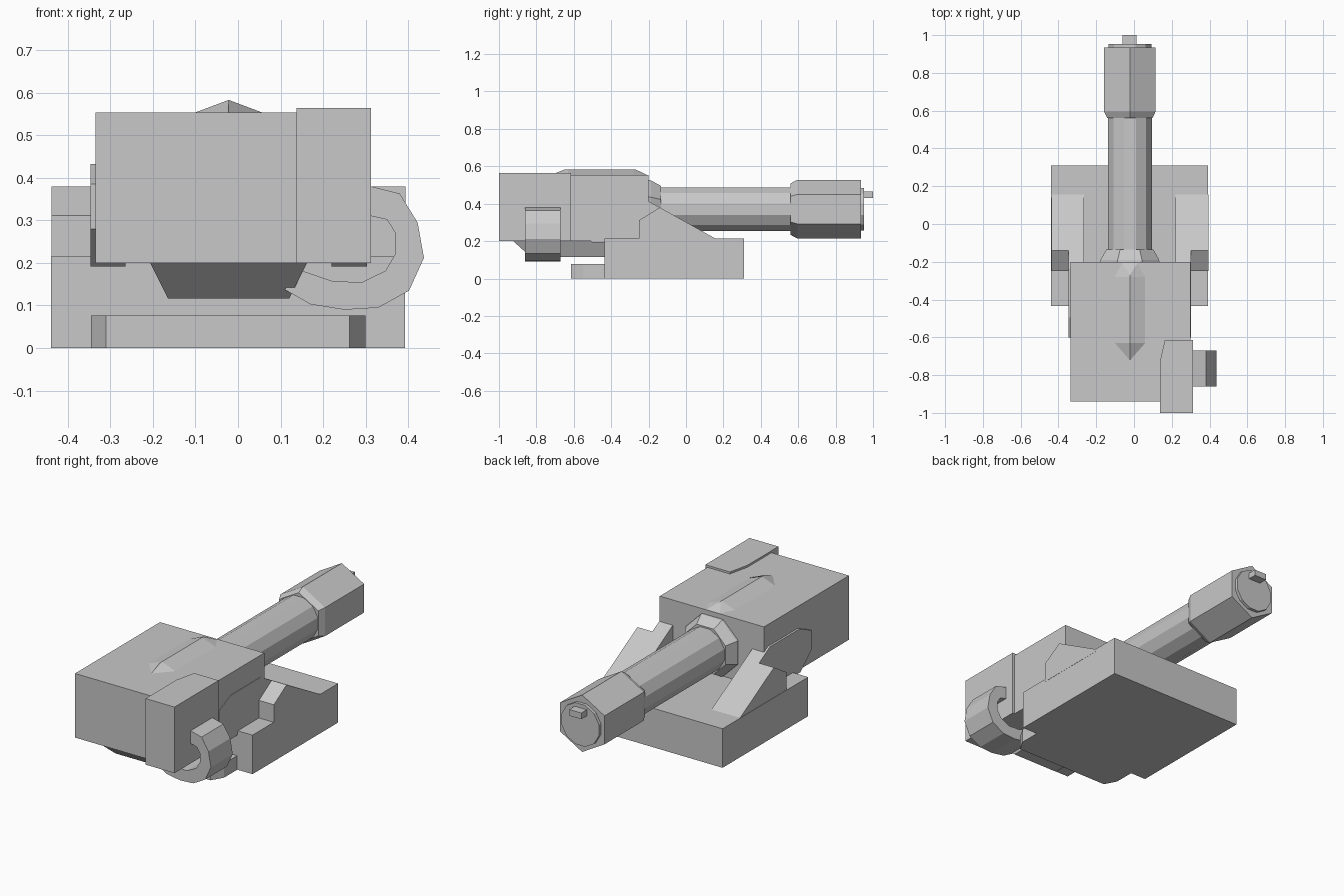
import bpy, bmesh, math
from mathutils import Vector

cube = bpy.data.objects.get("Cube")
if cube:
    bpy.data.objects.remove(cube, do_unlink=True)

grey = bpy.data.materials.new("plain grey")
grey.use_nodes = True
grey.diffuse_color = (0.58, 0.58, 0.58, 1)
grey.node_tree.nodes["Principled BSDF"].inputs["Base Color"].default_value = grey.diffuse_color

MID = -0.022      # centre line of the gun
BORE = 0.371      # height of the barrel axis


def loft(name, rings):
    """Skin equal-length rings of points and cap both ends."""
    bm = bmesh.new()
    loops = [[bm.verts.new(p) for p in ring] for ring in rings]
    n = len(loops[0])
    for a, b in zip(loops, loops[1:]):
        for i in range(n):
            j = (i + 1) % n
            bm.faces.new((a[i], a[j], b[j], b[i]))
    bm.faces.new(loops[0])
    bm.faces.new(loops[-1])
    bmesh.ops.recalc_face_normals(bm, faces=bm.faces)
    mesh = bpy.data.meshes.new(name)
    bm.to_mesh(mesh)
    bm.free()
    mesh.materials.append(grey)
    obj = bpy.data.objects.new(name, mesh)
    bpy.context.collection.objects.link(obj)
    return obj


def prism(name, outline, axis, lo, hi):
    """Extrude a 2D outline along the x, y or z axis."""
    def place(p, d):
        q = list(p)
        q.insert("xyz".index(axis), d)
        return Vector(q)
    return loft(name, [[place(p, d) for p in outline] for d in (lo, hi)])


def box(name, x, y, z):
    return prism(name, [(x[0], y[0]), (x[1], y[0]), (x[1], y[1]), (x[0], y[1])], "z", *z)


def tube(name, sides, stations, turn=0.0):
    """Faceted round part along the bore; stations are (y, radius)."""
    angles = [math.tau * (i + turn) / sides for i in range(sides)]
    return loft(name, [[(MID + r * math.cos(a), y, BORE + r * math.sin(a)) for a in angles]
                       for y, r in stations])


# Base and its front step
box("base", (-0.44, 0.393), (-0.435, 0.31), (0, 0.215))
prism("base_step", [(-0.345, -0.42), (-0.345, -0.55), (-0.31, -0.615),
                    (0.262, -0.615), (0.3, -0.55), (0.3, -0.42)], "z", 0, 0.077)

# Cheeks: an outer wedge and a taller inner arm on each side
wedge = [(-0.25, 0.2), (-0.25, 0.312), (-0.14, 0.38), (0.155, 0.215), (0.155, 0.2)]
arm = [(-0.5, 0.192), (-0.6, 0.28), (-0.6, 0.385), (-0.495, 0.433),
       (-0.235, 0.433), (0.155, 0.215), (0.155, 0.192)]
for side, s in (("right", -1), ("left", 1)):
    prism(side + "_cheek", wedge, "x", MID + s * 0.242, MID + s * 0.416)
    prism(side + "_arm", arm, "x", MID + s * 0.242, MID + s * 0.325)

# Breech housing, side box and tapered belly
box("housing", (-0.335, 0.3), (-0.94, -0.2), (0.2, 0.553))
prism("side_box", [(0.137, -1), (0.313, -1), (0.313, -0.615),
                   (0.163, -0.615), (0.137, -0.73)], "z", 0.2, 0.564)
loft("belly", [[(MID + sx * w, y, z) for sx, y in ((-1, y0), (1, y0), (1, y1), (-1, y1))]
               for w, y0, y1, z in ((0.187, -0.93, -0.22, 0.205),
                                    (0.142, -0.83, -0.24, 0.116))])

# Pointed ridge on the housing roof
outline = [(0, -0.73), (-0.088, -0.63), (-0.088, -0.28), (-0.045, -0.2),
           (0.045, -0.2), (0.088, -0.28), (0.088, -0.63)]
crest = [(0, min(max(y, -0.65), -0.27)) for _, y in outline]
ridge = loft("roof_ridge", [[(MID + x, y, 0.55) for x, y in outline],
                            [(MID + x, y, 0.583) for x, y in crest]])
bm = bmesh.new()
bm.from_mesh(ridge.data)
bmesh.ops.remove_doubles(bm, verts=bm.verts, dist=0.001)
bmesh.ops.dissolve_degenerate(bm, edges=bm.edges, dist=0.001)
bm.to_mesh(ridge.data)
bm.free()

# Barrel assembly
tube("barrel_collar", 8, [(-0.21, 0.17), (-0.19, 0.168), (-0.135, 0.135)], 0.5)
tube("barrel", 12, [(-0.2, 0.121), (0.58, 0.121)], 0.5)
tube("muzzle_block", 6, [(0.56, 0.138), (0.595, 0.157), (0.935, 0.157)], 0.5)
tube("muzzle_cap", 12, [(0.92, 0.118), (0.952, 0.118)], 0.5)
box("muzzle_peg", (-0.062, 0.012), (0.94, 1.0), (0.43, 0.464))

# Curved feed chute beside the side box
chute_outer = [(0.3, 0.383), (0.38, 0.363), (0.422, 0.295), (0.437, 0.212), (0.402, 0.135),
               (0.33, 0.095), (0.25, 0.09), (0.17, 0.103), (0.11, 0.137)]
chute_inner = [(0.138, 0.186), (0.22, 0.158), (0.29, 0.154), (0.347, 0.182), (0.37, 0.222),
               (0.37, 0.27), (0.35, 0.302), (0.3, 0.313)]
prism("feed_chute", chute_outer + chute_inner, "y", -0.86, -0.67)
